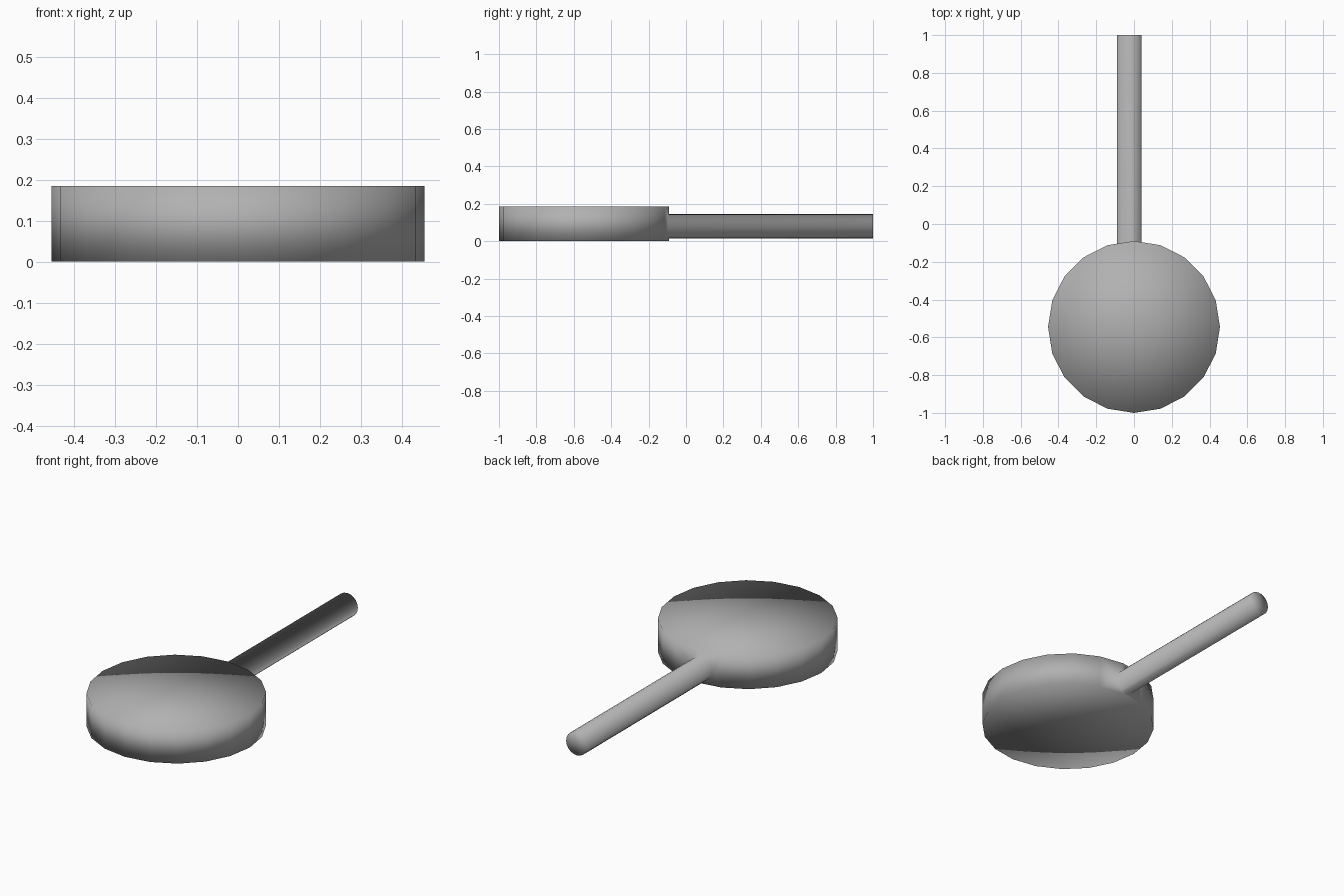
import bpy
from math import pi

if "Cube" in bpy.data.objects:
    bpy.data.objects.remove(bpy.data.objects["Cube"])


def cylinder(name, radius, depth, location, rotation=(0, 0, 0)):
    """20-sided cylinder with fan caps, in dark grey."""
    bpy.ops.mesh.primitive_cylinder_add(vertices=20, radius=radius, depth=depth,
                                        end_fill_type='TRIFAN',
                                        location=location, rotation=rotation)
    obj = bpy.context.object
    obj.name = name
    obj.data.materials.append(grey)
    return obj


grey = bpy.data.materials.new("dark_grey")
grey.diffuse_color = (0.44, 0.44, 0.44, 1)
grey.use_nodes = True
grey.node_tree.nodes["Principled BSDF"].inputs["Base Color"].default_value = grey.diffuse_color

# Thick round head lying flat
head = cylinder("head_with_handle", 0.455, 0.185, (0, -0.545, 0.0925))

# Slightly off-centre round handle, starting inside the head
y_start, y_end = -0.2, 1.0
handle = cylinder("handle", 0.065, y_end - y_start,
                  (-0.024, (y_start + y_end) / 2, 0.08), (pi / 2, 0, 0))

# Weld the handle onto the head as one continuous triangulated surface
weld = head.modifiers.new("weld_handle", 'BOOLEAN')
weld.operation = 'UNION'
weld.solver = 'EXACT'
weld.object = handle
triangles = head.modifiers.new("triangles", 'TRIANGULATE')
bpy.context.view_layer.objects.active = head
bpy.ops.object.modifier_apply(modifier=weld.name)
bpy.ops.object.modifier_apply(modifier=triangles.name)
bpy.data.objects.remove(handle)

# Smooth shading all over, caps included
head.data.polygons.foreach_set("use_smooth", [True] * len(head.data.polygons))
head.data.update()
